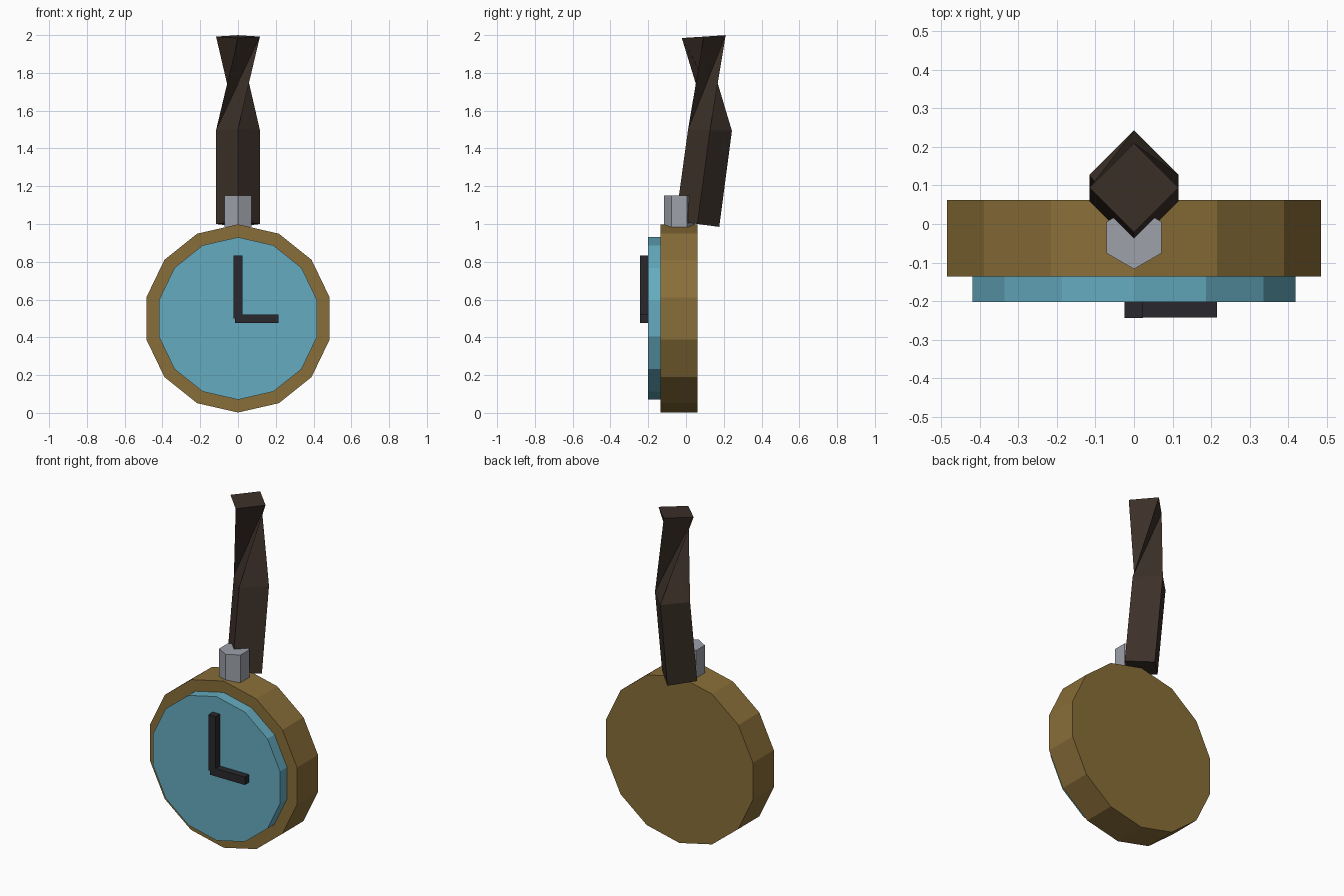
import bpy, bmesh
from math import sin, cos, pi
from mathutils import Vector

if "Cube" in bpy.data.objects:
    bpy.data.objects.remove(bpy.data.objects["Cube"])


def material(name, rgb):
    m = bpy.data.materials.new(name)
    m.diffuse_color = (*rgb, 1)
    m.use_nodes = True
    m.node_tree.nodes["Principled BSDF"].inputs["Base Color"].default_value = m.diffuse_color
    return m


brass = material("brass", (0.25, 0.155, 0.04))
glass = material("blue_dial", (0.13, 0.41, 0.52))
dark = material("dark_hands", (0.022, 0.022, 0.027))
leather = material("brown_strap", (0.045, 0.03, 0.022))
steel = material("steel", (0.34, 0.36, 0.40))


def finish(name, bm, mat):
    me = bpy.data.meshes.new(name)
    bm.to_mesh(me)
    bm.free()
    me.materials.append(mat)
    ob = bpy.data.objects.new(name, me)
    bpy.context.collection.objects.link(ob)
    return ob


def ring(centre, radius, sides, u, v):
    c, u, v = Vector(centre), Vector(u), Vector(v)
    return [c + radius * (cos(2 * pi * i / sides) * u + sin(2 * pi * i / sides) * v)
            for i in range(sides)]


def loft(name, rings, mat, twisted=()):
    """Capped skin through rings; bays listed in twisted turn by one corner."""
    bm = bmesh.new()
    loops = [[bm.verts.new(p) for p in r] for r in rings]
    n = len(rings[0])
    for j, (a, b) in enumerate(zip(loops, loops[1:])):
        for k in range(n):
            k1, k2 = (k + 1) % n, (k + 2) % n
            if j in twisted:
                bm.faces.new((a[k], a[k1], b[k2]))
                bm.faces.new((a[k], b[k2], b[k1]))
            else:
                bm.faces.new((a[k], a[k1], b[k1], b[k]))
    bm.faces.new(loops[0][::-1])
    bm.faces.new(loops[-1])
    return finish(name, bm, mat)


def disc(name, radius, y_back, y_front, mat):
    # 14-sided disc facing -y, with a corner at the top
    return loft(name, [ring((0, y, 0.5), radius, 14, (0, 0, 1), (-1, 0, 0))
                       for y in (y_back, y_front)], mat)


def box(name, lo, hi, mat):
    bm = bmesh.new()
    bmesh.ops.create_cube(bm, size=1)
    lo, hi = Vector(lo), Vector(hi)
    for v in bm.verts:
        v.co = (lo + hi) / 2 + v.co * (hi - lo)
    return finish(name, bm, mat)


# Round case and raised dial
disc("case", 0.498, 0.062, -0.136, brass)
disc("dial", 0.43, -0.12, -0.202, glass)

# Clock hands
box("minute_hand", (-0.025, -0.244, 0.5), (0.023, -0.195, 0.832), dark)
box("hour_hand", (-0.016, -0.243, 0.475), (0.215, -0.195, 0.522), dark)

# Hexagonal winding crown
loft("crown", [ring((0, -0.035, z), 0.082, 6, (0, -1, 0), (1, 0, 0))
               for z in (0.985, 1.15)], steel)

# Strap: leaning square bar, then a quarter-twisted upper bay
sections = [(0.06, 1.0, 0.13), (0.127, 1.497, 0.035), (0.094, 1.992, -0.066)]
loft("strap", [ring((0, y, z), 0.116, 4, (0, -1, tilt), (1, 0, 0))
               for y, z, tilt in sections], leather, twisted=(1,))
